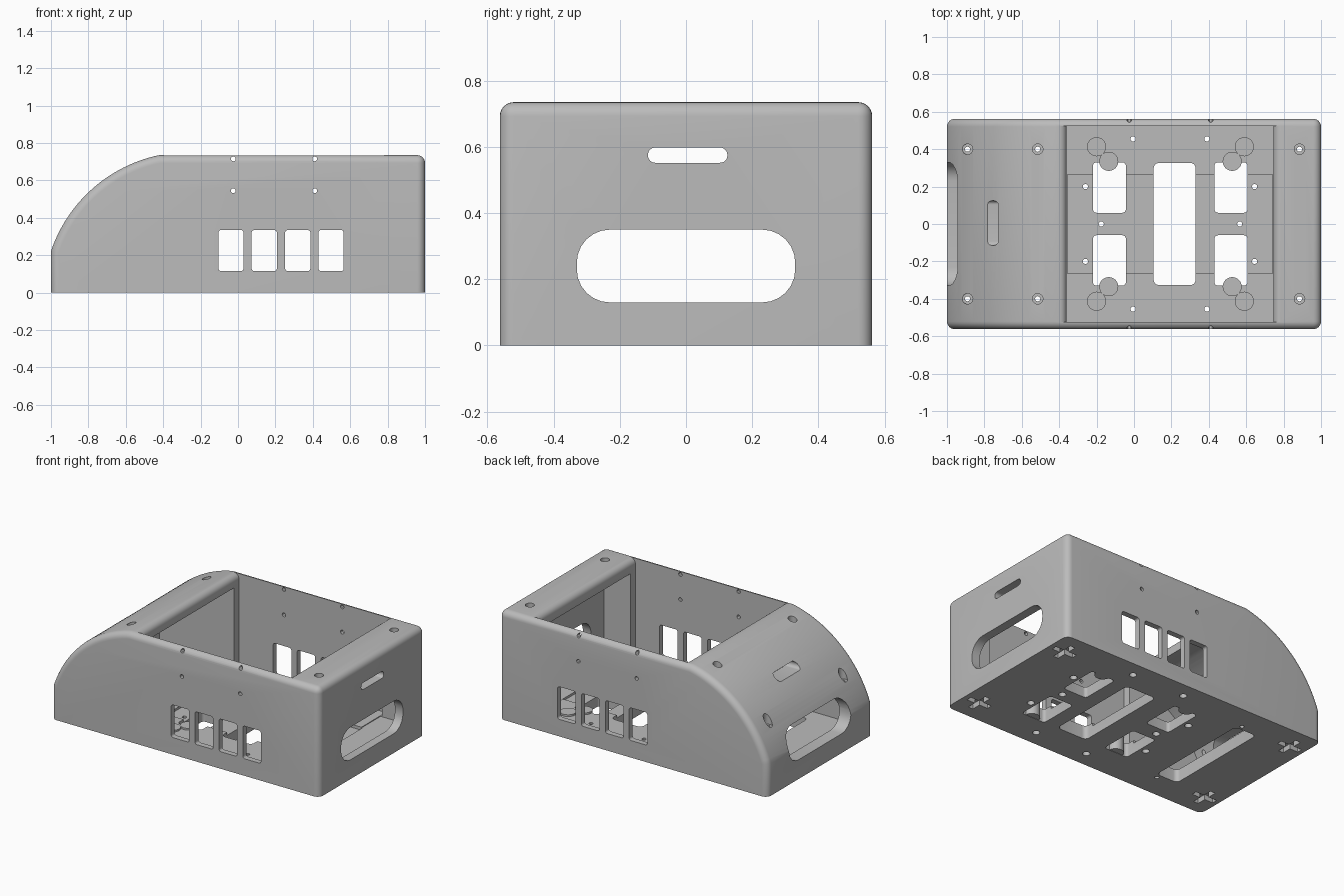
import bpy, bmesh, math
from math import cos, sin, pi

cube = bpy.data.objects.get("Cube")
if cube:
    bpy.data.objects.remove(cube)

grey = bpy.data.materials.new("plain_grey")
grey.use_nodes = True
COLOR = (0.5, 0.5, 0.5, 1)
grey.diffuse_color = COLOR
grey.node_tree.nodes["Principled BSDF"].inputs["Base Color"].default_value = COLOR

AXES = {"x": lambda a, b, t: (t, a, b),
        "y": lambda a, b, t: (a, t, b),
        "z": lambda a, b, t: (a, b, t)}


def arc(cx, cy, r, start, end, steps):
    angles = [math.radians(start + (end - start) * i / steps) for i in range(steps + 1)]
    return [(cx + r * cos(a), cy + r * sin(a)) for a in angles]


def circle(cx, cy, r, steps=24):
    return arc(cx, cy, r, 0, 360, steps)[:-1]


def rounded(x0, x1, y0, y1, r):
    """Rounded rectangle outline."""
    return (arc(x1 - r, y1 - r, r, 0, 90, 6) + arc(x0 + r, y1 - r, r, 90, 180, 6)
            + arc(x0 + r, y0 + r, r, 180, 270, 6) + arc(x1 - r, y0 + r, r, 270, 360, 6))


def rect(x0, x1, y0, y1):
    return [(x0, y0), (x1, y0), (x1, y1), (x0, y1)]


def cross(cx, cy, arm, w):
    quarter = [(arm, -w), (arm, w), (w, w)]
    pts = []
    for k in range(4):
        c, s = round(cos(k * pi / 2)), round(sin(k * pi / 2))
        pts += [(cx + c * x - s * y, cy + s * x + c * y) for x, y in quarter]
    return pts


def make(name, prisms):
    """One object from (outline, axis, low, high) prisms."""
    bm = bmesh.new()
    for outline, axis, low, high in prisms:
        to3d = AXES[axis]
        a = [bm.verts.new(to3d(u, v, low)) for u, v in outline]
        b = [bm.verts.new(to3d(u, v, high)) for u, v in outline]
        bm.faces.new(a)
        bm.faces.new(b[::-1])
        for i in range(len(a)):
            j = (i + 1) % len(a)
            bm.faces.new((a[j], a[i], b[i], b[j]))
    bmesh.ops.recalc_face_normals(bm, faces=bm.faces)
    mesh = bpy.data.meshes.new(name)
    bm.to_mesh(mesh)
    bm.free()
    mesh.materials.append(grey)
    obj = bpy.data.objects.new(name, mesh)
    bpy.context.collection.objects.link(obj)
    return obj


# Outer shell: straight box with a curved nose at one end
HALF, TOP = 0.5625, 0.735
NOSE_X, NOSE_Z, NOSE_R = -0.261, -0.028, 0.78
nose = arc(NOSE_X, NOSE_Z, NOSE_R, 101.8, 161.4, 28)
nose[0], nose[-1] = (-0.42, TOP), (-1, 0.22)
shell = make("shell", [([(1, 0), (1, TOP)] + nose + [(-1, 0)], "y", -HALF, HALF)])
bm = bmesh.new()
bm.from_mesh(shell.data)
edges = [e for e in bm.edges if e.calc_face_angle(0) > 0.6
         and max(v.co.z for v in e.verts) > 0.01]
bmesh.ops.bevel(bm, geom=edges, offset=0.042, segments=6, profile=0.5, affect="EDGES")
bm.to_mesh(shell.data)
bm.free()

SIDES = (-1, 1)
cuts = []

# Open bay with flared lips at both ends, and the lowered floor channel
lip = 0.04
bay = ([(-0.36, 0.09), (0.745, 0.09)] + arc(0.785, TOP - lip, lip, 180, 90, 6)
       + [(0.785, 1), (-0.4, 1)] + arc(-0.4, TOP - lip, lip, 90, 0, 6))
cuts.append([(bay, "y", -0.525, 0.525)])
cuts.append([(rect(-0.355, 0.74, -0.265, 0.265), "z", 0.07, 0.3)])

# Hollows under the nose and the rear cap
inner = arc(NOSE_X, NOSE_Z, NOSE_R - 0.07, 105, 157, 20)
hollow = [(-0.35, 0.085), (-0.35, inner[0][1])] + inner + [(inner[-1][0], 0.085)]
cuts.append([(hollow, "y", -0.47, 0.47),
             (rect(0.735, 0.94, 0.085, 0.65), "y", -0.47, 0.47)])

# End slots and side ports
cuts.append([(rounded(-0.33, 0.33, 0.13, 0.35, 0.1), "x", -2, 2),
             (rounded(-0.115, 0.125, 0.552, 0.598, 0.022), "x", -2, 2)])
cuts.append([(rounded(x, x + 0.135, 0.115, 0.335, 0.015), "y", -2, 2)
             for x in (-0.105, 0.073, 0.252, 0.43)])
cuts.append([(circle(x, z, 0.013, 12), "y", -2, 2)
             for x in (-0.025, 0.41) for z in (0.545, 0.715)])

# Floor openings
windows = [(rounded(0.105, 0.33, -0.327, 0.327, 0.03), "z", -1, 0.3),
           (rounded(-0.65, -0.49, -0.37, 0.37, 0.03), "z", -1, 0.3)]
for x in (-0.22, 0.43):
    windows += [(rounded(x, x + 0.177, 0.06, 0.33, 0.02), "z", -1, 0.3),
                (rounded(x, x + 0.177, -0.33, -0.06, 0.02), "z", -1, 0.3)]
cuts.append(windows)

# Floor screw holes with wider recesses underneath
spots = [(-0.175, 0), (0.565, 0)]
for s in SIDES:
    spots += [(-0.005, 0.455 * s), (0.39, 0.455 * s), (-0.26, 0.2 * s), (0.645, 0.2 * s)]
cuts.append([(circle(x, y, 0.014, 12), "z", -1, 0.3) for x, y in spots])
cuts.append([(circle(x, y, 0.023, 16), "z", -1, 0.03) for x, y in spots])

# Corner screws: bores, counterbores and cross recesses
corners = [(x, z, 0.4 * s) for x, z in ((-0.89, 0.433), (-0.515, 0.709), (0.885, TOP))
           for s in SIDES]
cuts.append([(circle(x, y, 0.014, 12), "z", -1, 2) for x, z, y in corners])
cuts.append([(circle(x, y, 0.028), "z", z - 0.04, 2) for x, z, y in corners])
cuts.append([(cross(x, y, 0.08, 0.018), "z", -1, 0.035)
             for x, z, y in corners if abs(x) > 0.8])

# Cut everything out of the shell, then drop the cutters
cutters = []
for i, prisms in enumerate(cuts):
    cutter = make(f"cutter_{i}", prisms)
    cutter.hide_render = True
    mod = shell.modifiers.new(cutter.name, "BOOLEAN")
    mod.operation, mod.solver, mod.object = "DIFFERENCE", "EXACT", cutter
    cutters.append(cutter)
bpy.context.view_layer.update()
result = bpy.data.meshes.new_from_object(
    shell.evaluated_get(bpy.context.evaluated_depsgraph_get()))
shell.modifiers.clear()
shell.data = result
for cutter in cutters:
    bpy.data.objects.remove(cutter)

# Round floor pads beside the windows
pads = [(circle(x, y * s, 0.051, 32), "z", 0.002, 0.102)
        for x, y in ((-0.2, 0.413), (-0.135, 0.335), (0.525, 0.335), (0.59, 0.413))
        for s in SIDES]
floor_pads = make("floor_pads", pads)

# Smooth curved faces, keep edges sharp
bpy.ops.object.select_all(action="DESELECT")
for obj in (shell, floor_pads):
    obj.select_set(True)
bpy.context.view_layer.objects.active = shell
bpy.ops.object.shade_smooth_by_angle(angle=math.radians(30))
